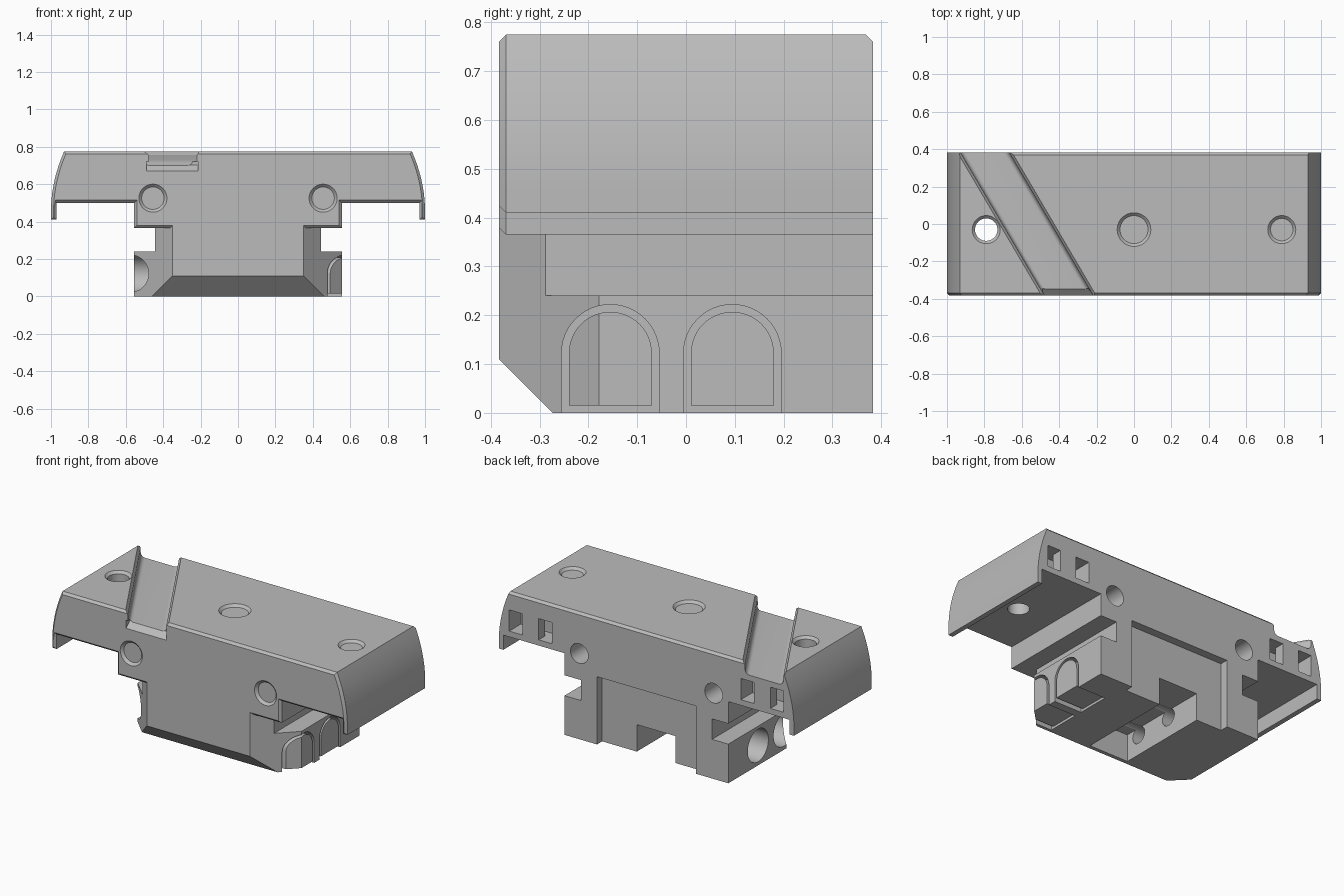
import bpy, bmesh, math
from mathutils import Matrix, Vector

if "Cube" in bpy.data.objects:
    bpy.data.objects.remove(bpy.data.objects["Cube"])

grey = bpy.data.materials.new("plain_grey")
grey.use_nodes = True
GREY = (0.5, 0.5, 0.5, 1)
grey.diffuse_color = GREY
grey.node_tree.nodes["Principled BSDF"].inputs["Base Color"].default_value = GREY

HALF = 0.383      # half depth of the block
BEVEL = 0.014


def to_object(bm, name):
    bmesh.ops.recalc_face_normals(bm, faces=bm.faces)
    mesh = bpy.data.meshes.new(name)
    bm.to_mesh(mesh)
    bm.free()
    mesh.materials.append(grey)
    ob = bpy.data.objects.new(name, mesh)
    bpy.context.collection.objects.link(ob)
    return ob


def prism(name, pts, axis, a, b, shift=0):
    """Extrude a 2D outline along an axis, optionally sheared sideways."""
    place = {"x": lambda u, v, t: (t, u, v),
             "y": lambda u, v, t: (u, t, v),
             "z": lambda u, v, t: (u, v, t)}[axis]
    bm = bmesh.new()
    first = [bm.verts.new(place(u, v, a)) for u, v in pts]
    last = [bm.verts.new(place(u + shift, v, b)) for u, v in pts]
    bm.faces.new(first)
    bm.faces.new(last)
    for i in range(len(pts)):
        j = (i + 1) % len(pts)
        bm.faces.new((first[i], first[j], last[j], last[i]))
    return to_object(bm, name)


def box(name, x, y, z):
    return prism(name, [(x[0], y[0]), (x[1], y[0]), (x[1], y[1]), (x[0], y[1])], "z", *z)


def cone(name, start, end, r1, r2):
    start, end = Vector(start), Vector(end)
    turn = (end - start).to_track_quat("Z", "Y").to_matrix().to_4x4()
    bm = bmesh.new()
    bmesh.ops.create_cone(bm, cap_ends=True, segments=48, radius1=r1, radius2=r2,
                          depth=(end - start).length,
                          matrix=Matrix.Translation((start + end) / 2) @ turn)
    return to_object(bm, name)


def combine(target, tool, operation="DIFFERENCE"):
    mod = target.modifiers.new("cut", "BOOLEAN")
    mod.operation, mod.solver, mod.object = operation, "EXACT", tool
    bpy.context.view_layer.objects.active = target
    bpy.ops.object.modifier_apply(modifier=mod.name)
    bpy.data.objects.remove(tool)


def drill(target, start, end, r):
    """Through hole with a countersunk rim at its start."""
    start, end = Vector(start), Vector(end)
    d = (end - start).normalized()
    combine(target, cone("drill", start - d * 0.1, end, r, r))
    combine(target, cone("countersink", start - d * 0.01, start + d * 0.015, r + 0.025, r))


def arch(name, y, r, bottom, x0, x1):
    arc = [(y + r * math.cos(math.pi * i / 24), 0.122 + r * math.sin(math.pi * i / 24))
           for i in range(25)]
    return prism(name, [(y + r, bottom)] + arc + [(y - r, bottom)], "x", x0, x1)


# Upper housing: curved sides, thin side lips and a stepped underside
right = [(0.555, 0.365), (0.555, 0.5), (0.97, 0.5), (0.97, 0.41), (1, 0.41)]
for i in range(11):
    t = i / 10
    right.append((1 - 0.07 * t ** 2, 0.455 + 0.32 * t))
outline = right + [(-x, z) for x, z in reversed(right)]
body = prism("clamp_body", outline, "y", -HALF, HALF)
bm = bmesh.new()
bm.from_mesh(body.data)
rim = [e for e in bm.edges
       if all(v.co.y < -HALF + 0.001 for v in e.verts)
       or all(v.co.y > HALF - 0.001 and v.co.z > 0.77 for v in e.verts)]
bmesh.ops.bevel(bm, geom=rim, offset=BEVEL, segments=1, affect="EDGES")
bm.to_mesh(body.data)
bm.free()

# Lower block with angled front corners, sloping toe and side grooves
plan = [(0.35, -HALF), (0.555, -0.178), (0.555, HALF)]
base = prism("base", plan + [(-x, y) for x, y in reversed(plan)], "z", 0, 0.45)
combine(base, prism("toe", [(-0.4, 0.127), (-0.256, -0.017), (-0.4, -0.017)], "x", -1, 1))
for s in (-1, 1):
    combine(base, box("groove", sorted((s * 0.445, s * 0.7)), (-0.5, 0.5), (0.24, 0.365)))
combine(body, base, "UNION")

# Rear recess and underside slot
combine(body, box("recess", (-0.335, 0.335), (0.333, 0.5), (-0.1, 0.415)))
combine(body, box("slot", (-0.163, 0.1), (-0.25, 0.5), (-0.1, 0.165)))

# Slanted channel across the top, with eased rims and rounded floor corners
side = [(0.155, 0.79), (0.147, 0.776), (0.13, 0.755)]
for i in range(7):
    a = math.pi / 2 * i / 6
    side.append((0.1 + 0.03 * math.cos(a), 0.73 - 0.03 * math.sin(a)))
channel = [(x - 0.338, z) for x, z in side + [(-x, z) for x, z in reversed(side)]]
combine(body, prism("channel", channel, "y", -0.4, 0.4, -0.47))
combine(body, prism("channel_mouth", [(-0.4, 0.655), (-0.345, 0.703), (-0.345, 0.72), (-0.4, 0.72)],
                    "x", -0.49, -0.215))

# Vertical and lengthwise bolt holes
for x, r in ((-0.79, 0.06), (0, 0.075), (0.79, 0.06)):
    drill(body, (x, -0.03, 0.775), (x, -0.03, -0.1), r)
for x in (-0.455, 0.455):
    drill(body, (x, -HALF, 0.525), (x, 0.5, 0.525), 0.06)

# Cross screws: counterbores on one side, arched plugs in gaps on the other
for y in (-0.155, 0.095):
    combine(body, cone("counterbore", (-0.7, y, 0.122), (-0.38, y, 0.122), 0.1, 0.1))
    combine(body, cone("screw", (-0.5, y, 0.122), (0.2, y, 0.122), 0.05, 0.05))
    gap = arch("gap", y, 0.1, -0.1, 0.37, 0.7)
    combine(gap, arch("plug", y, 0.085, 0.015, 0.3, 0.8))
    combine(body, gap)

# Paired tie loops in the back
for s in (-1, 1):
    for x in (0.685, 0.885):
        combine(body, box("tie_hole", (s * x - 0.045, s * x + 0.045), (0.27, 0.5), (0.535, 0.665)))
    combine(body, box("tie_loop", (s * 0.785 - 0.1, s * 0.785 + 0.1), (0.27, 0.32), (0.535, 0.665)))

for ob in bpy.context.selected_objects:
    ob.select_set(False)
body.select_set(True)
bpy.context.view_layer.objects.active = body
bpy.ops.object.shade_smooth_by_angle(angle=math.radians(25))
